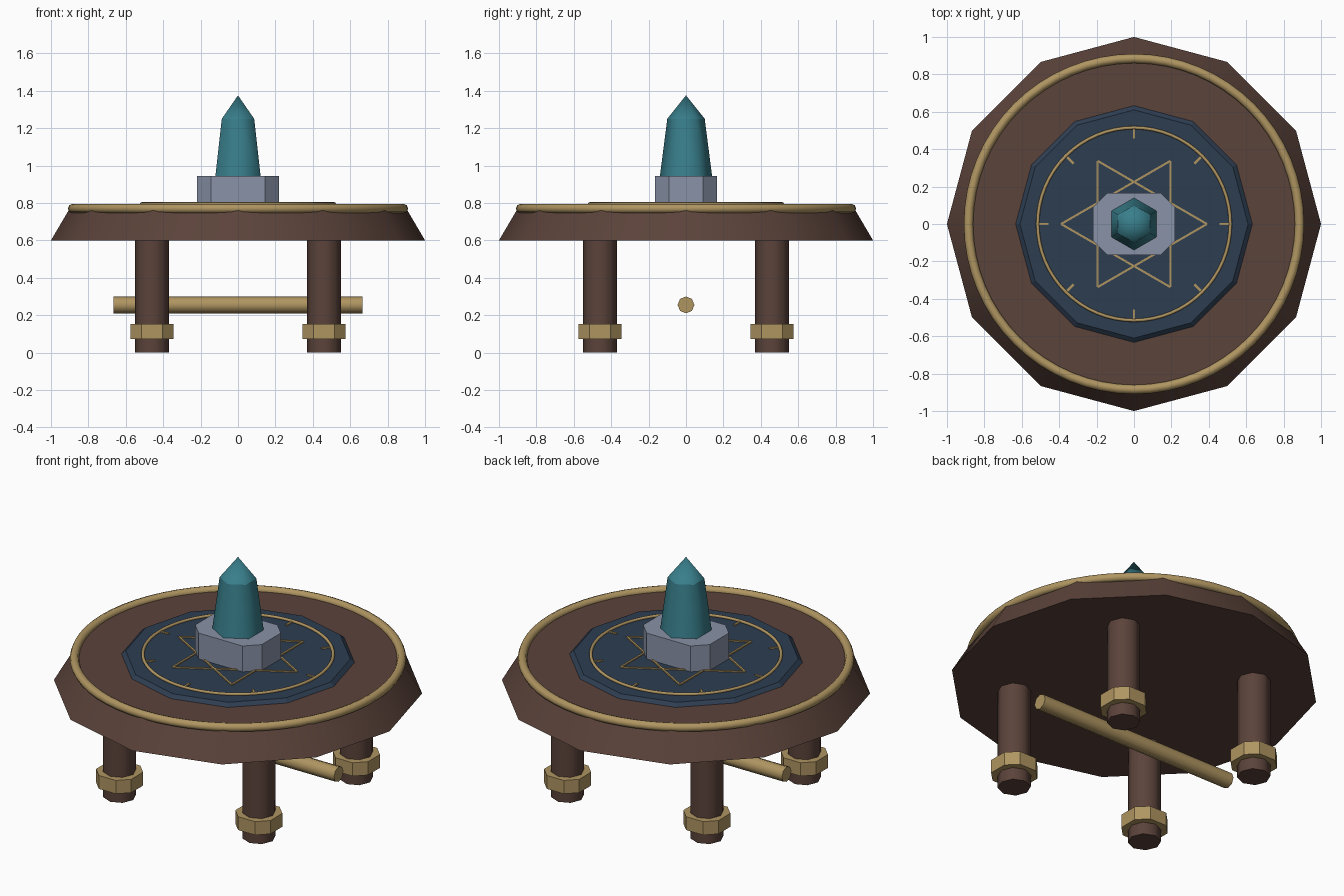
import bpy, bmesh
from math import radians, pi, cos, sin, hypot, atan2

cube = bpy.data.objects.get("Cube")
if cube:
    bpy.data.objects.remove(cube, do_unlink=True)


def material(name, rgb):
    m = bpy.data.materials.new(name)
    m.use_nodes = True
    m.diffuse_color = (*rgb, 1)
    m.node_tree.nodes["Principled BSDF"].inputs["Base Color"].default_value = (*rgb, 1)
    return m


WOOD = material("dark wood", (0.105, 0.056, 0.043))
NAVY = material("navy inlay", (0.026, 0.047, 0.083))
GOLD = material("aged gold", (0.43, 0.30, 0.12))
STONE = material("grey stone", (0.25, 0.29, 0.39))
TEAL = material("teal crystal", (0.04, 0.21, 0.26))


def finish(obj, name, mat, smooth=None):
    obj.name = obj.data.name = name
    obj.data.materials.append(mat)
    if smooth:
        bpy.ops.object.shade_smooth_by_angle(angle=radians(smooth))
    return obj


def frustum(name, mat, sides, r1, r2, z1, z2, xy=(0, 0), smooth=None):
    bpy.ops.mesh.primitive_cone_add(vertices=sides, radius1=r1, radius2=r2, depth=z2 - z1,
                                    location=(*xy, (z1 + z2) / 2))
    return finish(bpy.context.object, name, mat, smooth)


def ring(name, mat, major, minor, z, segments):
    bpy.ops.mesh.primitive_torus_add(major_radius=major, minor_radius=minor, location=(0, 0, z),
                                     major_segments=segments, minor_segments=8)
    return finish(bpy.context.object, name, mat, 60)


def block(name, mat, size, loc, turn=0, chamfer=0):
    """Box whose upright edges can be chamfered."""
    bpy.ops.mesh.primitive_cube_add(size=1, location=loc, rotation=(0, 0, turn))
    obj = bpy.context.object
    bm = bmesh.new()
    bm.from_mesh(obj.data)
    bmesh.ops.scale(bm, vec=size, verts=bm.verts)
    if chamfer:
        upright = [e for e in bm.edges if abs(e.verts[0].co.z - e.verts[1].co.z) > 0.01]
        bmesh.ops.bevel(bm, geom=upright, offset=chamfer, segments=1, affect='EDGES')
    bm.to_mesh(obj.data)
    bm.free()
    return finish(obj, name, mat)


# Table top with gold rim and inlaid dial
frustum("table_top", WOOD, 12, 1.0, 0.9, 0.6, 0.77, smooth=40)
ring("rim_trim", GOLD, 0.885, 0.025, 0.77, 64)
frustum("dial_plate", NAVY, 12, 0.65, 0.61, 0.755, 0.79)
ring("dial_ring", GOLD, 0.515, 0.009, 0.795, 64)

# Tick marks around the dial
for i in range(8):
    a = i * pi / 4
    block(f"dial_tick_{i + 1}", GOLD, (0.05, 0.012, 0.008),
          (0.482 * cos(a), 0.482 * sin(a), 0.793), a)

# Six-pointed star from two triangles of thin bars
for t in range(2):
    pts = [(0.39 * cos(t * pi + k * 2 * pi / 3), 0.39 * sin(t * pi + k * 2 * pi / 3)) for k in range(3)]
    for k in range(3):
        (ax, ay), (bx, by) = pts[k], pts[(k + 1) % 3]
        block(f"star_bar_{t * 3 + k + 1}", GOLD, (hypot(bx - ax, by - ay), 0.011, 0.008),
              ((ax + bx) / 2, (ay + by) / 2, 0.793), atan2(by - ay, bx - ax))

# Stone plinth and crystal
block("plinth", STONE, (0.44, 0.33, 0.155), (0, 0, 0.867), chamfer=0.075)
frustum("crystal_body", TEAL, 6, 0.14, 0.1, 0.94, 1.25, smooth=65)
frustum("crystal_tip", TEAL, 6, 0.1, 0, 1.25, 1.375, smooth=65)

# Legs with gold collars
for sx, side in ((1, "left"), (-1, "right")):
    for sy, end in ((-1, "front"), (1, "back")):
        spot = (0.46 * sx, 0.46 * sy)
        frustum(f"{end}_{side}_leg", WOOD, 8, 0.09, 0.09, 0, 0.62, spot, 50)
        block(f"{end}_{side}_collar", GOLD, (0.232, 0.232, 0.08), (*spot, 0.112), chamfer=0.06)

# Stretcher rod between the legs
rod = frustum("stretcher_rod", GOLD, 8, 0.045, 0.045, -0.665, 0.665, smooth=50)
rod.location = (0, 0, 0.255)
rod.rotation_euler = (0, pi / 2, 0)
